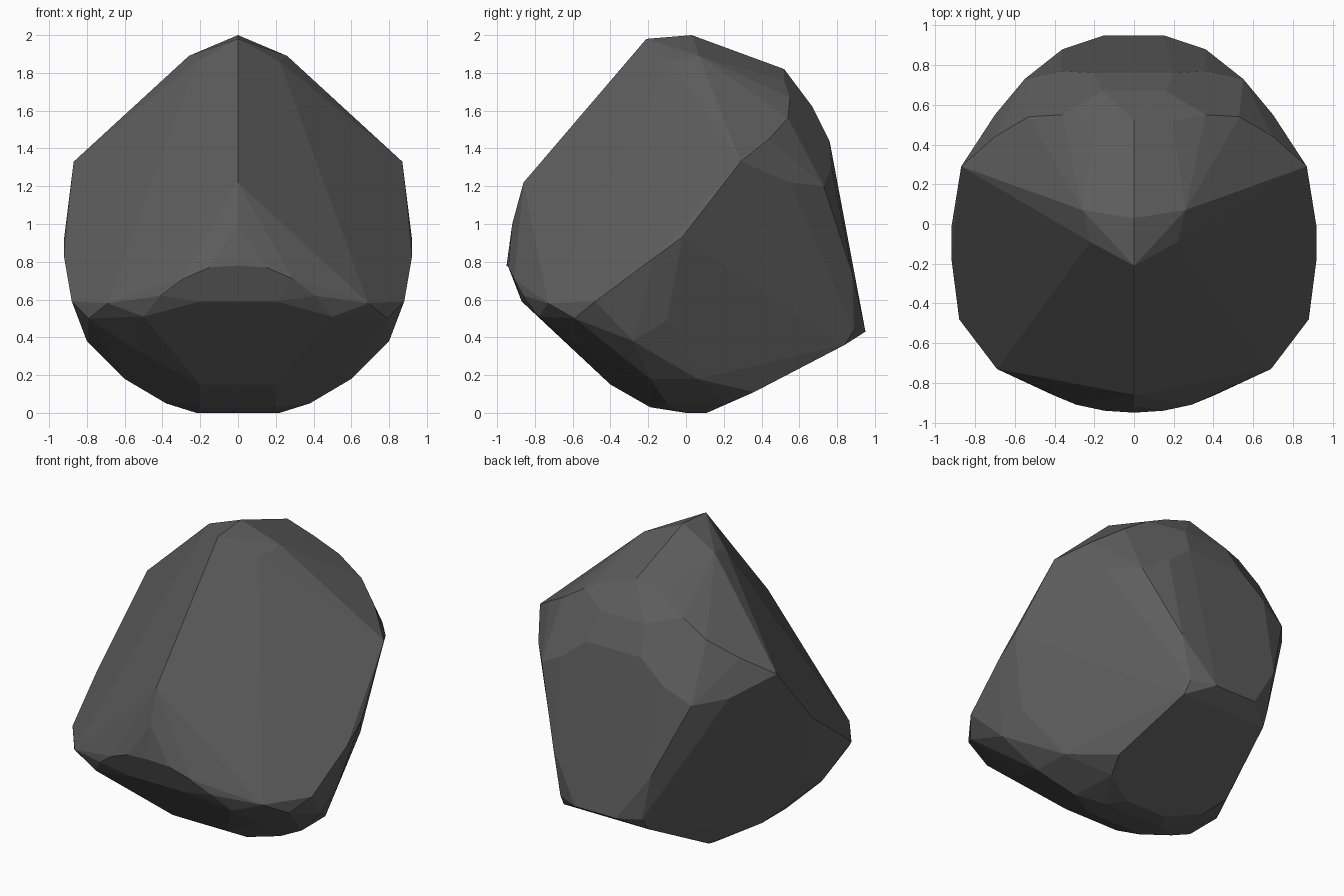
import bpy, bmesh

if "Cube" in bpy.data.objects:
    bpy.data.objects.remove(bpy.data.objects["Cube"])

# Corner points of the right half (x >= 0), grouped by region; mirrored below
crown = [(0, .03, 2), (0, -.21, 1.98), (.26, .07, 1.89), (.22, -.09, 1.86),
         (0, .52, 1.82), (.19, .52, 1.76), (.36, .55, 1.67), (.16, .67, 1.62),
         (.53, .54, 1.56)]
front = [(0, -.86, 1.22), (.2, -.77, 1.11), (0, -.92, 1.0), (.19, -.87, .9),
         (0, -.95, .78), (.15, -.94, .77), (.29, -.91, .71), (.41, -.86, .62),
         (.5, -.78, .51), (.2, -.87, .59), (.69, -.73, .58)]
side = [(.87, .29, 1.33), (.70, .44, 1.45), (.92, -.02, .93), (.92, -.17, .82),
        (.88, -.48, .59), (.79, -.59, .5), (.8, -.28, .38), (.8, -.1, .49),
        (.70, .55, 1.22)]
back = [(.2, .76, 1.44), (.37, .77, 1.3), (.55, .73, 1.2), (.15, .95, .43),
        (.36, .88, .74), (.3, .89, .44), (.31, .84, .36)]
base = [(.55, .22, .28), (.42, .36, .11), (.6, .06, .18), (.6, -.19, .18),
        (.38, -.1, .05), (.36, .22, .05), (.22, 0, 0), (.15, .11, 0),
        (.2, -.4, .15), (.5, -.5, .31), (.2, -.19, .03)]


def faceted_hull(name, half):
    """Convex faceted solid, symmetric about x = 0."""
    bm = bmesh.new()
    for x, y, z in half:
        bm.verts.new((x, y, z))
        if x > 0:
            bm.verts.new((-x, y, z))
    res = bmesh.ops.convex_hull(bm, input=list(bm.verts), use_existing_faces=False)
    junk = {v for v in res["geom_interior"] + res["geom_unused"]
            if isinstance(v, bmesh.types.BMVert) and v.is_valid}
    bmesh.ops.delete(bm, geom=list(junk), context='VERTS')
    # Merge nearly coplanar triangles into broad flat facets
    bmesh.ops.dissolve_limit(bm, angle_limit=0.08, verts=list(bm.verts), edges=list(bm.edges))
    bmesh.ops.recalc_face_normals(bm, faces=list(bm.faces))
    mesh = bpy.data.meshes.new(name)
    bm.to_mesh(mesh)
    bm.free()
    obj = bpy.data.objects.new(name, mesh)
    bpy.context.collection.objects.link(obj)
    return obj


# Faceted stone, dark grey
stone = faceted_hull("faceted_stone", crown + front + side + back + base)
mat = bpy.data.materials.new("dark_stone")
mat.diffuse_color = (.11, .11, .11, 1)
mat.use_nodes = True
mat.node_tree.nodes["Principled BSDF"].inputs["Base Color"].default_value = mat.diffuse_color
stone.data.materials.append(mat)
